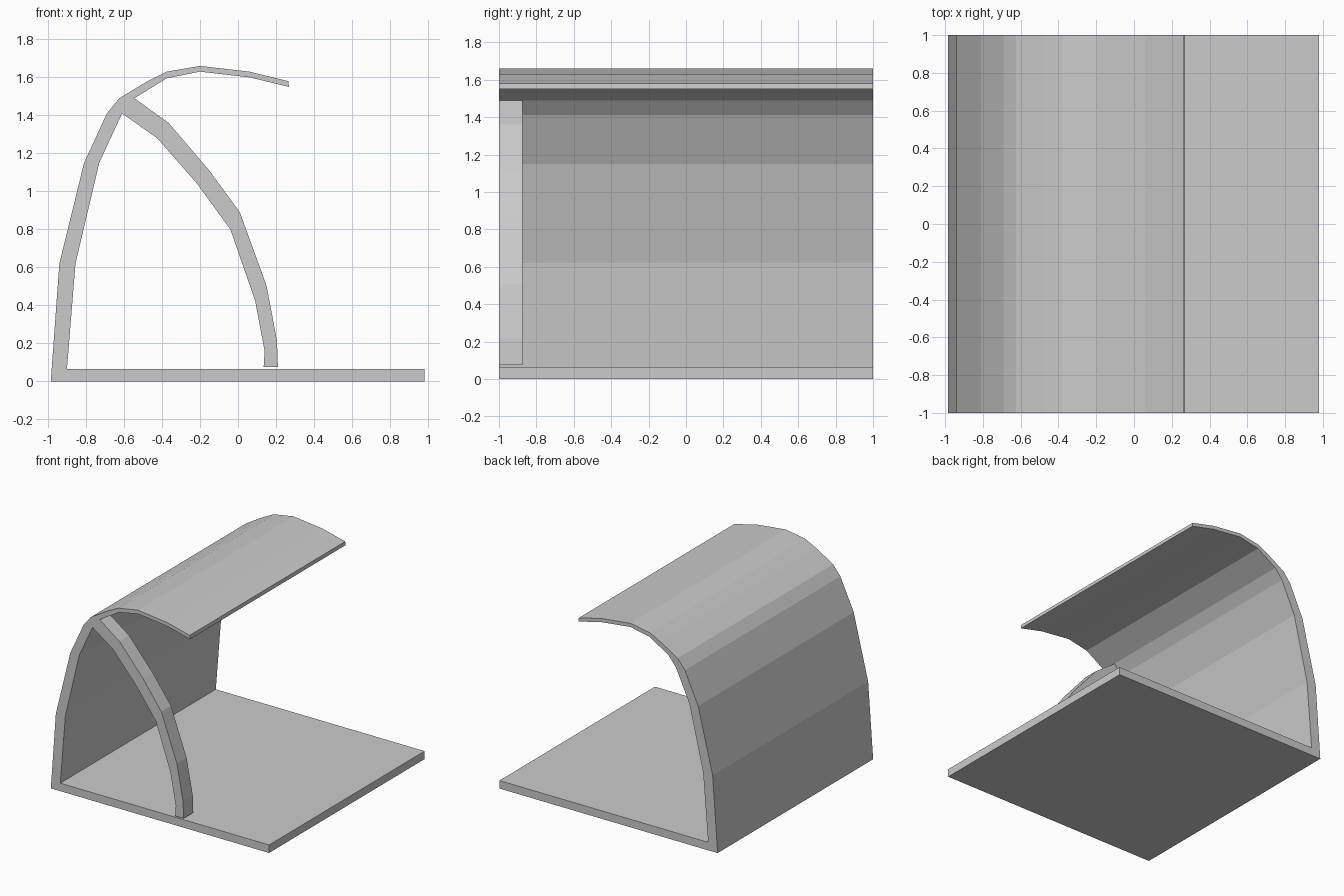
import bpy
import bmesh

cube = bpy.data.objects.get("Cube")
if cube:
    bpy.data.objects.remove(cube, do_unlink=True)

# Single flat grey
grey = bpy.data.materials.new("plain_grey")
grey.use_nodes = True
colour = (0.6, 0.6, 0.6, 1)
grey.diffuse_color = colour
grey.node_tree.nodes["Principled BSDF"].inputs["Base Color"].default_value = colour


def extrude_profile(name, points, y_front, y_back):
    """Extrude a closed x-z outline from y_front to y_back."""
    bm = bmesh.new()
    face = bm.faces.new([bm.verts.new((x, y_front, z)) for x, z in points])
    side = bmesh.ops.extrude_face_region(bm, geom=[face], use_keep_orig=True)
    moved = [v for v in side["geom"] if isinstance(v, bmesh.types.BMVert)]
    bmesh.ops.translate(bm, verts=moved, vec=(0, y_back - y_front, 0))
    bmesh.ops.recalc_face_normals(bm, faces=bm.faces)
    mesh = bpy.data.meshes.new(name)
    bm.to_mesh(mesh)
    bm.free()
    mesh.materials.append(grey)
    obj = bpy.data.objects.new(name, mesh)
    bpy.context.collection.objects.link(obj)
    return obj


# Floor, curved wall and overhanging canopy in one continuous section
floor = [(-0.9, 0.065), (0.98, 0.065), (0.98, 0), (-0.985, 0)]
outer = [(-0.94, 0.62), (-0.81, 1.15), (-0.69, 1.41), (-0.625, 1.49),
         (-0.475, 1.58), (-0.375, 1.63), (-0.2, 1.66), (0.06, 1.63), (0.265, 1.58)]
inner = [(0.268, 1.55), (0.06, 1.6), (-0.2, 1.63), (-0.375, 1.595),
         (-0.545, 1.49), (-0.61, 1.41), (-0.73, 1.15), (-0.855, 0.62)]
extrude_profile("floor_wall_and_canopy", floor + outer + inner, -1, 1)

# Curved rib at the front, springing from the wall and ending just over the floor
rib_outer = [(-0.545, 1.49), (-0.365, 1.36), (-0.155, 1.115), (0.01, 0.89),
             (0.15, 0.505), (0.205, 0.215), (0.21, 0.075)]
rib_inner = [(0.135, 0.075), (0.14, 0.16), (0.09, 0.425), (-0.04, 0.8),
             (-0.215, 1.04), (-0.425, 1.28), (-0.61, 1.41)]
extrude_profile("front_rib", rib_outer + rib_inner, -1, -0.875)
